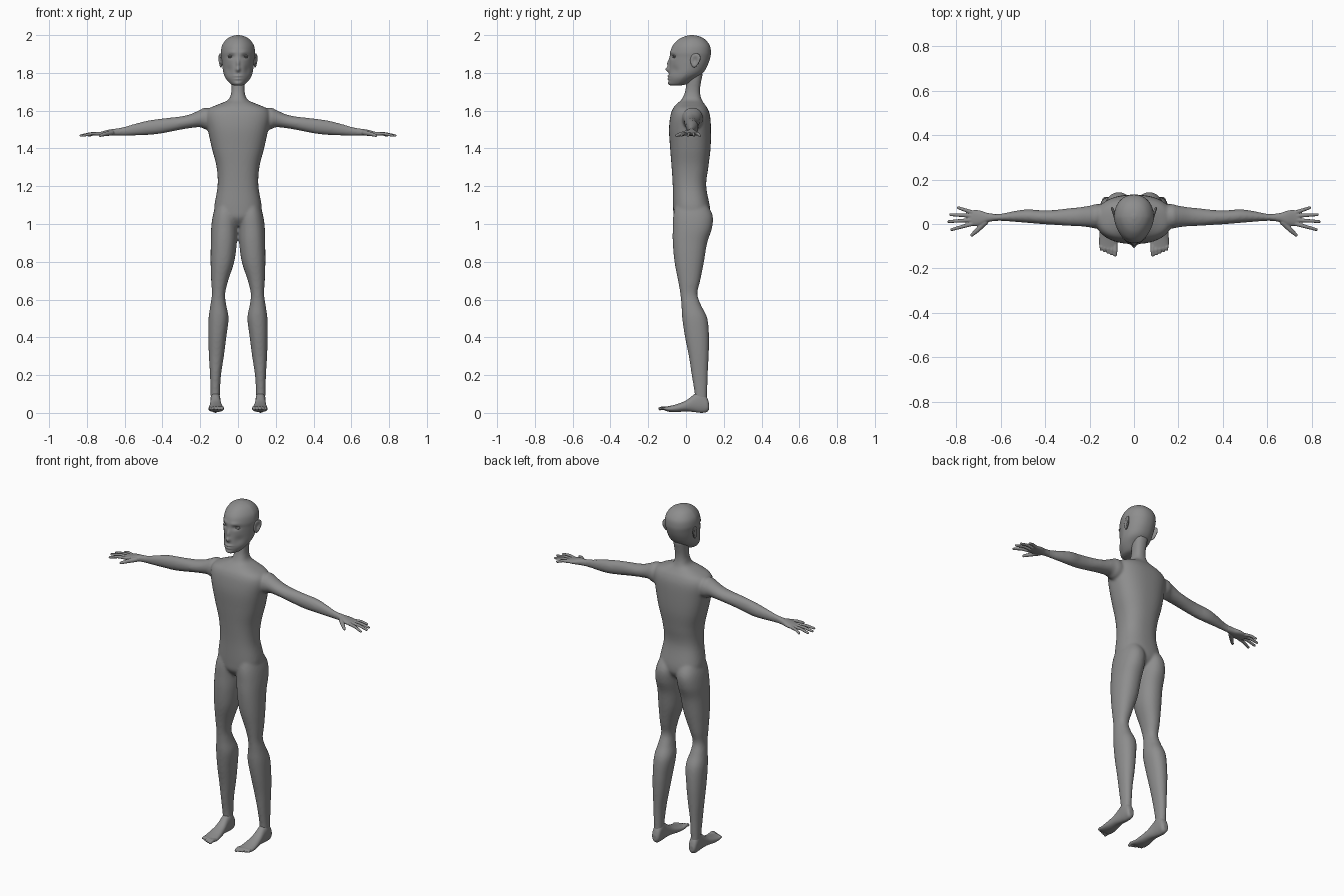
import bpy
import bmesh
import math
from mathutils import Matrix, Vector

cube = bpy.data.objects.get("Cube")
if cube:
    bpy.data.objects.remove(cube, do_unlink=True)

skin = bpy.data.materials.new("grey_skin")
skin.use_nodes = True
GREY = (0.27, 0.27, 0.27, 1)
skin.diffuse_color = GREY
skin.node_tree.nodes["Principled BSDF"].inputs["Base Color"].default_value = GREY


def spline(p, q, r, s, t):
    """Point between q and r on a smooth curve through all four."""
    return [b + (c - a) * t / 2 + (a - 2.5 * b + 2 * c - d / 2) * t * t
            + (1.5 * (b - c) + (d - a) / 2) * t ** 3 for a, b, c, d in zip(p, q, r, s)]


def loft(bm, axis, rings, sides=32, steps=5, power=2.2, egg=0):
    """Smooth tube along an axis; each ring is position, then low/high limits of the other axes."""
    padded = [rings[0], *rings, rings[-1]]
    rows = []
    for i in range(len(rings) - 1):
        rows += [spline(*padded[i:i + 4], k / steps) for k in range(steps)]
    rows.append(rings[-1])
    loops = []
    for pos, a0, a1, b0, b1 in rows:
        loop = []
        for k in range(sides):
            angle = math.tau * k / sides
            c, s = math.cos(angle), math.sin(angle)
            u = math.copysign(abs(c) ** (2 / power), c)
            v = math.copysign(abs(s) ** (2 / power), s)
            u *= 1 + egg * min(v, 0)
            co = [(a0 + a1 + u * (a1 - a0)) / 2, (b0 + b1 + v * (b1 - b0)) / 2]
            co.insert(axis, pos)
            loop.append(bm.verts.new(co))
        loops.append(loop)
    for low, high in zip(loops, loops[1:]):
        for k in range(sides):
            n = (k + 1) % sides
            bm.faces.new((low[k], low[n], high[n], high[k]))
    bm.faces.new(loops[0])
    bm.faces.new(loops[-1])


def symmetric(rows):
    """Turn (height, half width, front, back) rows into full rings."""
    return [(z, -w, w, front, back) for z, w, front, back in rows]


def ball(bm, centre, size, turn=0):
    matrix = Matrix.Translation(centre) @ Matrix.Rotation(turn, 4, "Z") @ Matrix.Diagonal((*size, 1))
    return bmesh.ops.create_uvsphere(bm, u_segments=24, v_segments=16, radius=1, matrix=matrix)["verts"]


def digit(bm, joints, r0, r1):
    """Finger or toe: rounded joints with tapered links."""
    count = len(joints) - 1
    radii = [r0 + (r1 - r0) * i / count for i in range(count + 1)]
    for point, r in zip(joints, radii):
        ball(bm, point, (r, r, r))
    for i in range(count):
        a, b = Vector(joints[i]), Vector(joints[i + 1])
        turn = (b - a).to_track_quat("Z", "Y").to_matrix().to_4x4()
        bmesh.ops.create_cone(bm, cap_ends=True, segments=16, radius1=radii[i], radius2=radii[i + 1],
                              depth=(b - a).length, matrix=Matrix.Translation((a + b) / 2) @ turn)


def finish(name, bm, voxel=0, relax=0, mirror=False):
    """Make the object, fuse its volumes, relax the surface and mirror it."""
    bmesh.ops.recalc_face_normals(bm, faces=bm.faces)
    for face in bm.faces:
        face.smooth = True
    mesh = bpy.data.meshes.new(name)
    bm.to_mesh(mesh)
    bm.free()
    mesh.materials.append(skin)
    obj = bpy.data.objects.new(name, mesh)
    bpy.context.collection.objects.link(obj)
    if voxel:
        fuse = obj.modifiers.new("fuse", "REMESH")
        fuse.mode = "VOXEL"
        fuse.voxel_size = voxel
        fuse.use_smooth_shade = True
        soften = obj.modifiers.new("soften", "SMOOTH")
        soften.iterations = relax
    if mirror:
        obj.modifiers.new("mirror", "MIRROR").use_mirror_merge = False


# One arm and one leg, copied to the other side before the torso is added
bm = bmesh.new()
loft(bm, 0, [(.12, 0, .085, 1.5, 1.6), (.17, -.02, .09, 1.5, 1.617), (.2, -.015, .082, 1.512, 1.605),
             (.25, -.01, .075, 1.508, 1.582), (.3, -.008, .07, 1.5, 1.57), (.36, -.004, .063, 1.488, 1.563),
             (.42, 0, .062, 1.477, 1.556), (.48, .005, .066, 1.471, 1.547), (.54, .01, .058, 1.469, 1.532),
             (.6, .014, .046, 1.468, 1.515), (.65, .012, .045, 1.468, 1.505)], power=2)
loft(bm, 2, [(1.12, .01, .11, -.05, .1), (1.05, 0, .132, -.067, .14), (.98, .001, .142, -.07, .138),
             (.9, .006, .144, -.07, .112), (.8, .02, .145, -.061, .095), (.7, .052, .142, -.042, .075),
             (.63, .068, .138, -.03, .06), (.57, .062, .146, -.024, .08), (.5, .05, .156, -.02, .113),
             (.4, .062, .157, -.005, .122), (.3, .075, .154, .015, .12), (.2, .09, .148, .03, .115),
             (.1, .096, .145, .046, .112), (.05, .096, .144, .045, .112)])
copy = bmesh.ops.duplicate(bm, geom=bm.verts[:] + bm.edges[:] + bm.faces[:])["geom"]
for v in copy:
    if isinstance(v, bmesh.types.BMVert):
        v.co.x *= -1

# Torso and neck
loft(bm, 2, symmetric([(.99, .04, -.03, .08), (1.03, .1, -.062, .12), (1.08, .126, -.068, .128),
                       (1.2, .108, -.07, .107), (1.3, .113, -.076, .118), (1.4, .138, -.084, .13),
                       (1.5, .16, -.09, .132), (1.57, .172, -.083, .128), (1.61, .155, -.07, .115),
                       (1.635, .1, -.05, .098), (1.657, .052, -.025, .084), (1.69, .037, -.008, .075),
                       (1.73, .035, 0, .076), (1.8, .04, .005, .09)]), sides=48, power=2.4)
finish("body", bm, .007, 6)

# Head: smooth shell with the face pushed in and out
bm = bmesh.new()
loft(bm, 2, symmetric([(1.733, .02, -.08, -.03), (1.742, .04, -.09, .01), (1.77, .064, -.092, .05),
                       (1.8, .077, -.09, .09), (1.84, .083, -.088, .114), (1.88, .087, -.086, .128),
                       (1.91, .09, -.083, .132), (1.945, .084, -.07, .126), (1.975, .064, -.042, .103),
                       (1.992, .038, -.01, .074), (2, .008, .022, .04)]),
     sides=96, steps=7, egg=.22)
# Each feature: sideways place, height, width, tallness, push (negative is forward)
FACE = [(0, 1.818, .011, .012, -.019), (0, 1.85, .009, .022, -.012), (.036, 1.886, .017, .011, .009),
        (.03, 1.91, .022, .009, -.004), (0, 1.783, .022, .005, -.008), (0, 1.768, .019, .005, -.007),
        (0, 1.745, .022, .009, -.005), (.05, 1.815, .016, .022, .007)]
for v in bm.verts:
    x, y, z = v.co
    if y < 0:
        v.co.y += sum(push * math.exp(-((abs(x) - cx) / w) ** 2 - ((z - cz) / h) ** 2)
                      for cx, cz, w, h, push in FACE)
finish("head", bm)

# Eyelids with a narrow slit between them
bm = bmesh.new()
for height in (1.89, 1.883):
    ball(bm, (.037, -.058, height), (.017, .012, .0042), -.3)
finish("eyelids", bm, mirror=True)

# Ears: hollowed shells that flare out at the back
bm = bmesh.new()
for v in ball(bm, (0, 0, 0), (.009, .027, .037)):
    v.co.x -= .012 * math.exp(-(v.co.y / .013) ** 2 - (v.co.z / .02) ** 2) if v.co.x > 0 else 0
    v.co.y *= 1 + v.co.z * 8
    v.co.y += v.co.z * .15
bmesh.ops.transform(bm, verts=bm.verts,
                    matrix=Matrix.Translation((.092, .048, 1.866)) @ Matrix.Rotation(-.3, 4, "Z"))
finish("ears", bm, mirror=True)

# Hands: flat palm, four spread fingers and a thumb
bm = bmesh.new()
loft(bm, 0, [(.62, .015, .044, 1.47, 1.508), (.66, .008, .05, 1.468, 1.503), (.69, -.006, .06, 1.467, 1.498),
             (.72, -.009, .063, 1.467, 1.49), (.745, -.002, .056, 1.468, 1.484)])
for base, tip_x, tip_y in [(0, .82, -.025), (.018, .833, .011), (.037, .825, .042), (.053, .79, .073)]:
    middle = ((.73 + tip_x) / 2, (base + tip_y) / 2, 1.478)
    digit(bm, [(.73, base, 1.478), middle, (tip_x, tip_y, 1.468)], .0095, .0068)
digit(bm, [(.67, .008, 1.483), (.705, -.028, 1.476), (.73, -.05, 1.468)], .014, .0075)
finish("hands", bm, .003, 3, mirror=True)

# Feet: heel, instep and five toes
bm = bmesh.new()
loft(bm, 1, [(.122, .108, .134, .018, .05), (.11, .096, .143, .004, .085), (.08, .093, .146, 0, .12),
             (.045, .092, .146, .004, .1), (0, .086, .15, .008, .066), (-.05, .078, .156, .004, .046),
             (-.09, .074, .157, .006, .036), (-.115, .078, .153, .014, .032)])
for i in range(5):
    x, r = .085 + i * .0158, .0105 - i * .0007
    digit(bm, [(x, -.095, .022), (x - .001, -.12 + i * .004, .026), (x, -.138 + i * .006, .022)], r, r * .85)
finish("feet", bm, .003, 4, mirror=True)
